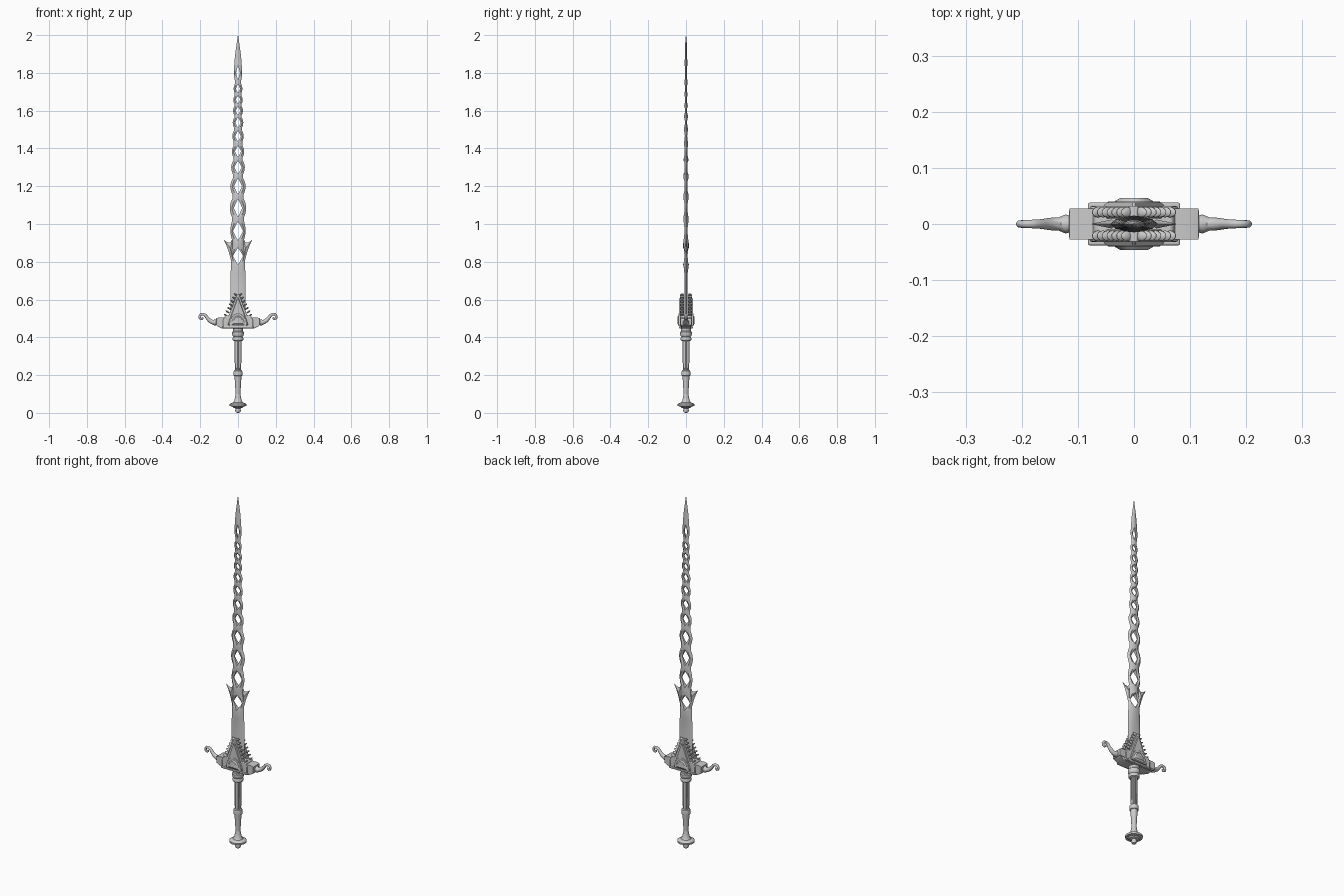
import bpy, bmesh, math
from mathutils import Vector

if "Cube" in bpy.data.objects:
    bpy.data.objects.remove(bpy.data.objects["Cube"])


def finish(name, bm, mirror=(False, False), bevel=0, smooth=35):
    bmesh.ops.remove_doubles(bm, verts=bm.verts, dist=1e-5)
    bmesh.ops.recalc_face_normals(bm, faces=bm.faces)
    me = bpy.data.meshes.new(name)
    bm.to_mesh(me)
    bm.free()
    ob = bpy.data.objects.new(name, me)
    bpy.context.collection.objects.link(ob)
    bpy.ops.object.select_all(action='DESELECT')
    bpy.context.view_layer.objects.active = ob
    ob.select_set(True)
    bpy.ops.object.shade_smooth_by_angle(angle=math.radians(smooth))
    if bevel:
        b = ob.modifiers.new("bevel", 'BEVEL')
        b.width, b.segments = bevel, 2
    if any(mirror):
        m = ob.modifiers.new("mirror", 'MIRROR')
        m.use_axis = (mirror[0], mirror[1], False)
        m.use_clip = True
    return ob


def loft(bm, rings, caps=True):
    rows = [[bm.verts.new(p) for p in r] for r in rings]
    n = len(rows[0])
    for a, b in zip(rows, rows[1:]):
        for i in range(n):
            j = (i + 1) % n
            bm.faces.new((a[i], a[j], b[j], b[i]))
    if caps:
        bm.faces.new(rows[0])
        bm.faces.new(rows[-1])


def lathe(name, prof, n=24, flute=0):
    bm = bmesh.new()
    rings = []
    for r, z in prof:
        ring = []
        for i in range(n):
            a = 2 * math.pi * i / n
            k = r - (flute if i % 4 == 0 else 0)
            ring.append((k * math.cos(a), k * math.sin(a), z))
        rings.append(ring)
    loft(bm, rings)
    return finish(name, bm)


def prism(name, pts, y0, y1, mirror, bevel=0, inset=1.0):
    # inset < 1 shrinks the y1 outline, giving a chamfered plate
    cx = sum(p[0] for p in pts) / len(pts)
    cz = sum(p[1] for p in pts) / len(pts)
    bm = bmesh.new()
    loft(bm, [[(x, y0, z) for x, z in pts],
              [(cx + (x - cx) * inset, y1, cz + (z - cz) * inset) for x, z in pts]])
    return finish(name, bm, mirror, bevel)


# Pommel, grip and collar
lathe("pommel", [(.002, 0), (.011, .003), (.015, .012), (.013, .024), (.026, .028),
                 (.030, .034), (.044, .036), (.045, .046), (.038, .051), (.026, .055),
                 (.020, .066), (.016, .082), (.013, .1)])
lathe("lower_grip", [(.013, .1), (.015, .14), (.018, .185), (.019, .195), (.023, .197),
                     (.024, .212), (.022, .222), (.017, .226)])
lathe("fluted_grip", [(.016, .22), (.0175, .26), (.018, .32), (.018, .385)], 32, .0025)
lathe("grip_collar", [(.020, .38), (.027, .384), (.029, .392), (.027, .4), (.025, .403),
                      (.029, .407), (.031, .418), (.031, .428), (.026, .433), (.027, .446),
                      (.036, .455)])

# Guard base, end blocks and steps
both = (True, True)
prism("guard_base", [(-.082, .446), (.082, .446), (.112, .460), (.112, .467), (-.112, .467),
                     (-.112, .460)], -.026, .026, (False, False), .002)
prism("guard_body", [(-.079, .45), (.079, .45), (.079, .492), (.068, .515), (-.068, .515),
                     (-.079, .492)], -.032, .032, (False, False), .004)
prism("guard_rim", [(-.082, .448), (.082, .448), (.082, .458), (-.082, .458)],
      -.038, .038, (False, False), .003)
bm = bmesh.new()
loft(bm, [[(x, sy * h, z) for sy, z in ((-1, z0), (1, z0), (1, z1), (-1, z1))]
          for x, h, z0, z1 in ((.07, .028, .462, .505), (.100, .028, .462, .505),
                               (.115, .028, .464, .501), (.116, .017, .468, .495))])
finish("guard_end_block", bm, (True, False))

# Triangular face plates with raised arch and border
prism("triangle_plate", [(-.07, .458), (.07, .458), (.058, .495), (.03, .565), (.006, .628),
                         (-.006, .628), (-.03, .565), (-.058, .495)], -.010, -.032,
      (False, True), .002)
prism("raised_triangle", [(-.056, .464), (.056, .464), (.003, .612), (-.003, .612)],
      -.030, -.038, (False, True), 0, .88)
arch = [(.047 * math.cos(math.pi * i / 16), .46 + .066 * math.sin(math.pi * i / 16))
        for i in range(17)]
prism("arch_rim", arch, -.030, -.040, (False, True), .0015)
prism("arch_boss", [(x * .82, .462 + (z - .46) * .82) for x, z in arch],
      -.038, -.046, (False, True), 0, .65)

# Bead teeth climbing both slopes of each plate
bm = bmesh.new()
for i in range(7):
    t = i / 6
    c = Vector((.064 - .052 * t, -.021, .517 + .108 * t))
    new = bmesh.ops.create_uvsphere(bm, u_segments=10, v_segments=6, radius=1)['verts']
    for v in new:
        x, y, z = v.co
        # egg-shaped and leaning outward and up
        v.co = c + Vector((x * .011 + z * .002, y * .0095, z * .0062 + x * .005))
finish("slope_teeth", bm, both)

# Curled quillons
path = [(.11, .481, .014), (.122, .479, .017), (.134, .480, .012), (.150, .489, .011),
        (.163, .503, .009), (.172, .516, .008), (.184, .523, .0075), (.197, .521, .007),
        (.204, .511, .0065), (.202, .500, .006), (.194, .496, .006), (.188, .501, .0065),
        (.187, .506, .003)]
bm = bmesh.new()
rings = []
for i, (x, z, r) in enumerate(path):
    a, b = path[max(i - 1, 0)], path[min(i + 1, len(path) - 1)]
    d = Vector((b[0] - a[0], 0, b[1] - a[1])).normalized()
    side = Vector((-d.z, 0, d.x))
    rings.append([Vector((x, 0, z)) + side * r * math.cos(k * math.pi / 6)
                  + Vector((0, r * math.sin(k * math.pi / 6), 0)) for k in range(12)])
loft(bm, rings)
finish("quillon", bm, (True, False), 0, 50)

# Blade: two strands that part around diamond openings and meet between them
holes = [(.83, .044, .027, .037), (.963, .050, .026, .040), (1.085, .047, .022, .043),
         (1.20, .042, .021, .040), (1.30, .035, .019, .036), (1.385, .030, .017, .033),
         (1.465, .029, .0155, .030), (1.537, .027, .014, .028), (1.60, .023, .0125, .026),
         (1.658, .022, .012, .025), (1.717, .024, .011, .023), (1.80, .040, .010, .022)]
# station: z, inner x, outer x, inner half depth, ridge half depth
st = [(.48, 0, .041, .005, .009), (.66, 0, .041, .005, .009), (.74, 0, .039, .006, .009)]
for i, (z, h, w, o) in enumerate(holes):
    k = 1 - .5 * i / 11
    pinch = o * .76 if i else .037
    top = (holes[i + 1][3] if i < 11 else .026) * .76
    for j in range(9):
        t = j / 4 - 1
        f = (1 - abs(t)) ** .9
        base = pinch if t < 0 else top
        s = math.sin(f * math.pi / 2)
        st.append((z + h * t, w * f, base + (o - base) * s,
                   .015 * k * (1 - s) + .003 * s, .013 * k * (1 - s) + .009 * k * s))
st += [(1.855, 0, .019, .007, .005), (1.90, 0, .015, .006, .0045), (1.95, 0, .008, .005, .003),
       (2.0, 0, .0006, .0006, .0005)]
bm = bmesh.new()
rows = []
for z, xi, xo, ti, tm in st:
    xm = xi + (xo - xi) * .5
    rows.append(([bm.verts.new(p) for p in ((xi, -ti, z), (xm, -tm, z), (xo, 0, z),
                                            (xm, tm, z), (xi, ti, z))], xi))
for (a, xa), (b, xb) in zip(rows, rows[1:]):
    for i in range(4):
        bm.faces.new((a[i], a[i + 1], b[i + 1], b[i]))
    if xa > 1e-6 or xb > 1e-6:      # inner wall of an opening
        bm.faces.new((a[4], a[0], b[0], b[4]))
finish("pierced_blade", bm, (True, False), 0, 40)

# Barbs beside the first opening
out = [(.030, .785), (.039, .815), (.050, .855), (.062, .888), (.077, .917), (.056, .903),
       (.040, .902), (.028, .925)]
bm = bmesh.new()
edge = [bm.verts.new((x, 0, z)) for x, z in out]
for s in (-1, 1):
    mid = bm.verts.new((.040, s * .008, .872))
    for i in range(len(edge)):
        bm.faces.new((edge[i], edge[(i + 1) % len(edge)], mid))
finish("blade_barb", bm, (True, False))
